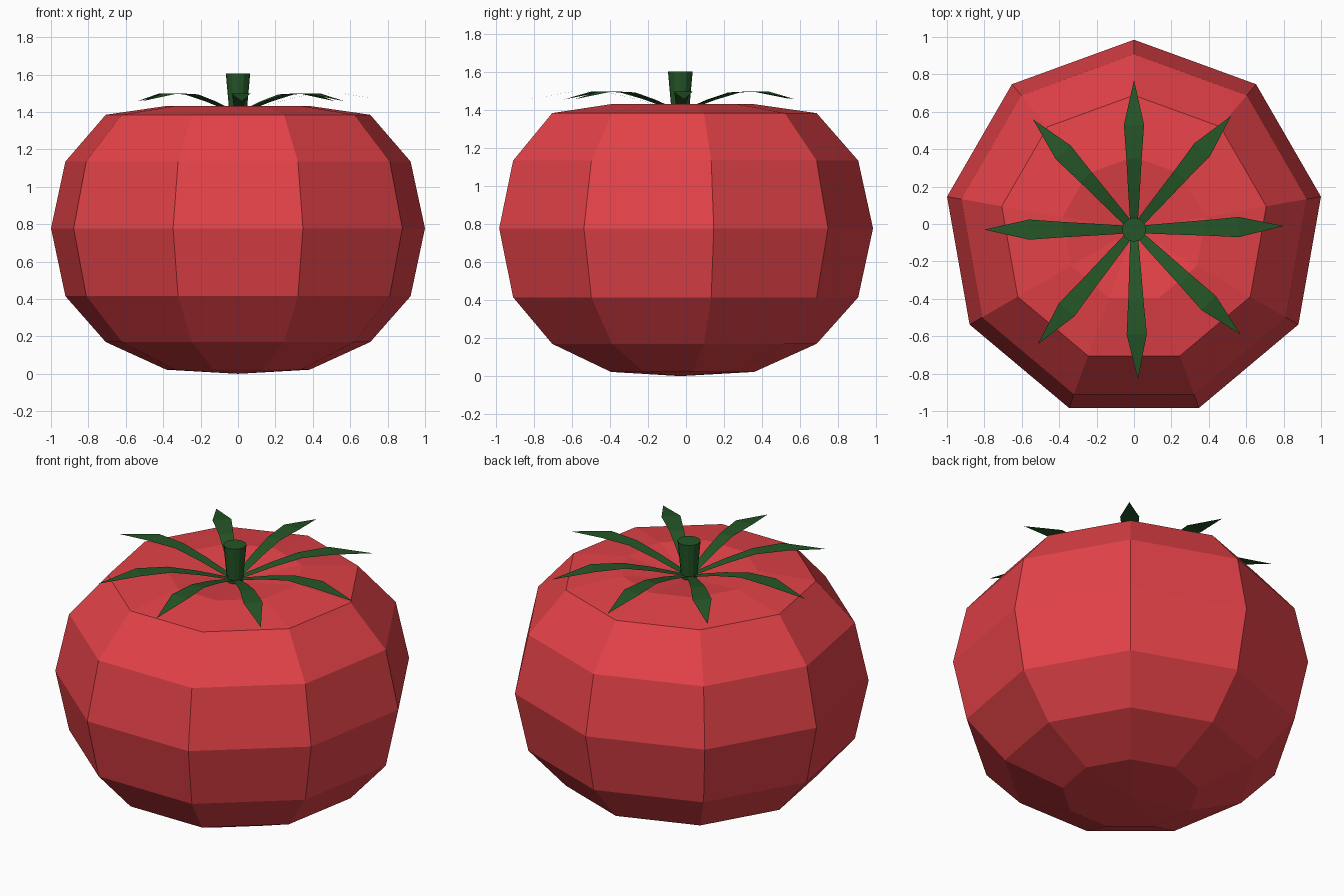
import bpy, bmesh, math

if "Cube" in bpy.data.objects:
    bpy.data.objects.remove(bpy.data.objects["Cube"])

CY = -0.03  # axis of the fruit sits slightly forward of centre


def material(name, rgb):
    m = bpy.data.materials.new(name)
    m.diffuse_color = (*rgb, 1)
    m.use_nodes = True
    m.node_tree.nodes["Principled BSDF"].inputs["Base Color"].default_value = m.diffuse_color
    return m


red = material("tomato red", (0.77, 0.054, 0.064))
green = material("leaf green", (0.0185, 0.093, 0.020))


def make_object(name, bm, mat):
    mesh = bpy.data.meshes.new(name)
    bm.to_mesh(mesh)
    bm.free()
    mesh.materials.append(mat)
    ob = bpy.data.objects.new(name, mesh)
    ob.location.y = CY
    bpy.context.collection.objects.link(ob)
    return ob


def lathe(name, profile, sides, mat):
    """Revolve (radius, z) points from bottom to top; zero radius makes a pole."""
    bm = bmesh.new()
    rings = []
    for r, z in profile:
        n = sides if r else 1
        angles = [math.pi / 2 + 2 * math.pi * i / sides for i in range(n)]
        rings.append([bm.verts.new((r * math.cos(a), r * math.sin(a), z)) for a in angles])
    for low, high in zip(rings, rings[1:]):
        for i in range(sides):
            j = (i + 1) % sides
            corners = [low[i % len(low)], low[j % len(low)],
                       high[j % len(high)], high[i % len(high)]]
            bm.faces.new(list(dict.fromkeys(corners)))
    return make_object(name, bm, mat)


# Fruit: nine-sided squashed sphere with a dimpled top
lathe("tomato_body", [(0, 0), (0.389, 0.022), (0.718, 0.17), (0.937, 0.415),
                      (1.015, 0.778), (0.937, 1.135), (0.718, 1.385),
                      (0.389, 1.432), (0, 1.37)], 9, red)

# Stem: flared stub with a flat cut top
lathe("stem", [(0, 1.38), (0.045, 1.38), (0.065, 1.605), (0, 1.605)], 12, green)

# Calyx: eight thin arching leaves (radius, half width, height)
LEAF = [(0.02, 0.018, 1.395), (0.09, 0.024, 1.417), (0.22, 0.032, 1.456),
        (0.38, 0.041, 1.494), (0.56, 0.054, 1.500)]
TIP = (0.80, 1.457)
for k, deg in enumerate([1.4, 49.5, 90, 132.5, 180, 230, 271.5, 315.5]):
    bm = bmesh.new()
    left = [bm.verts.new((r, w, z)) for r, w, z in LEAF]
    right = [bm.verts.new((r, -w, z)) for r, w, z in LEAF]
    tip = bm.verts.new((TIP[0], 0, TIP[1]))
    for i in range(len(LEAF) - 1):
        bm.faces.new((right[i], right[i + 1], left[i + 1], left[i]))
    bm.faces.new((right[-1], tip, left[-1]))
    leaf = make_object(f"leaf_{k + 1}", bm, green)
    leaf.rotation_euler.z = math.radians(deg)
